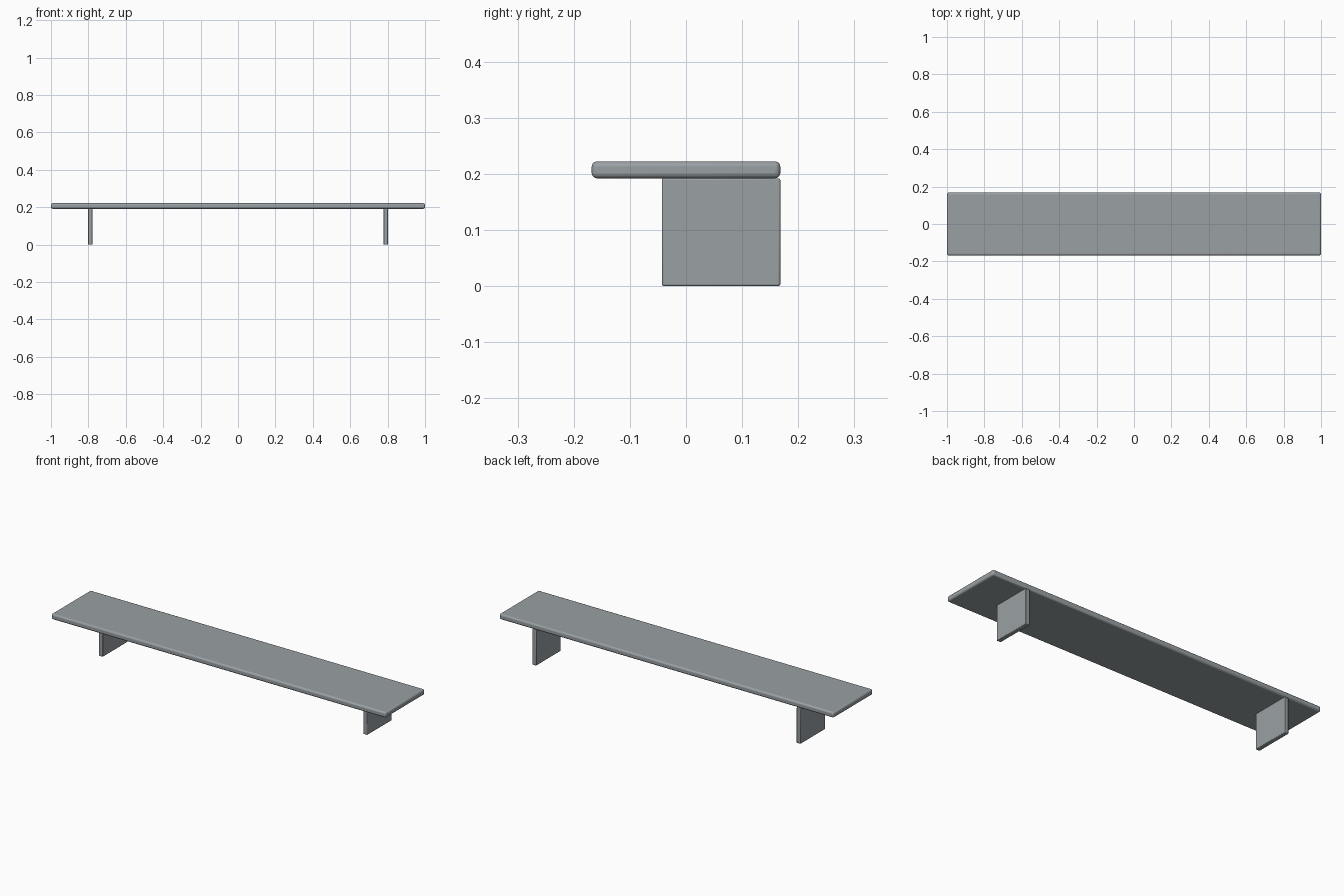
import bpy
import bmesh
from mathutils import Vector

cube = bpy.data.objects.get("Cube")
if cube:
    bpy.data.objects.remove(cube, do_unlink=True)

# Single blue-grey finish
grey = bpy.data.materials.new("blue_grey")
grey.use_nodes = True
colour = (0.32, 0.35, 0.37, 1.0)
grey.diffuse_color = colour
grey.node_tree.nodes["Principled BSDF"].inputs["Base Color"].default_value = colour


def board(name, low, high, radius, segments):
    """Board between two corners, with rounded edges."""
    low, high = Vector(low), Vector(high)
    mesh = bpy.data.meshes.new(name)
    bm = bmesh.new()
    bmesh.ops.create_cube(bm, size=1)
    bmesh.ops.scale(bm, vec=high - low, verts=bm.verts)
    bm.to_mesh(mesh)
    bm.free()
    mesh.materials.append(grey)
    obj = bpy.data.objects.new(name, mesh)
    obj.location = (low + high) / 2
    bpy.context.collection.objects.link(obj)
    bevel = obj.modifiers.new("rounded_edges", "BEVEL")
    bevel.width = radius
    bevel.segments = segments
    bpy.ops.object.select_all(action="DESELECT")
    obj.select_set(True)
    bpy.context.view_layer.objects.active = obj
    bpy.ops.object.shade_smooth_by_angle()
    return obj


# Long shelf top
board("shelf_top", (-1, -0.168, 0.192), (1, 0.168, 0.222), 0.009, 3)

# Upright supports, flush with the back edge
for name, x in (("right_support", -0.79), ("left_support", 0.79)):
    board(name, (x - 0.012, -0.043, 0), (x + 0.012, 0.168, 0.192), 0.003, 2)
